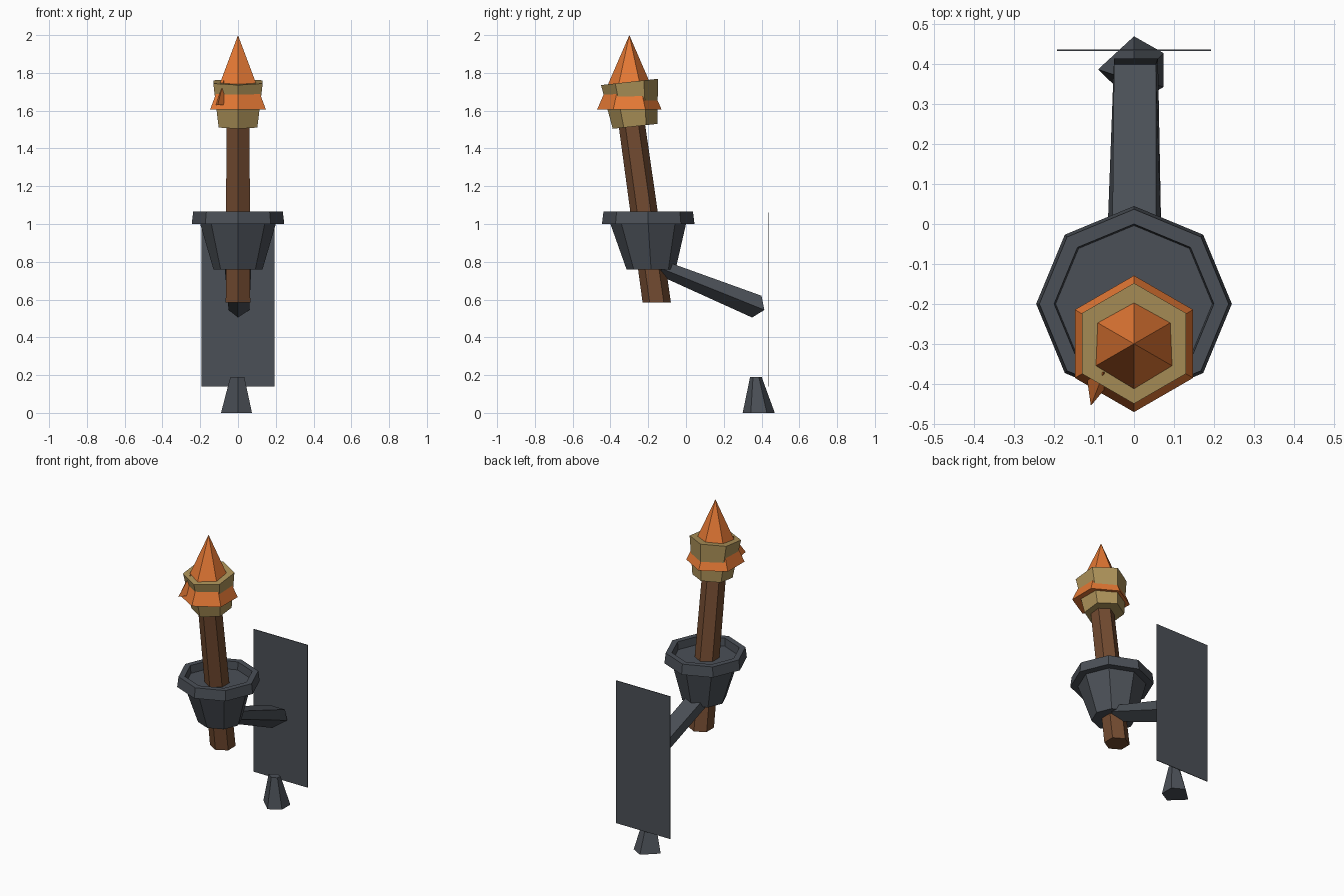
import bpy, bmesh, math
from math import sin, cos, pi

if "Cube" in bpy.data.objects:
    bpy.data.objects.remove(bpy.data.objects["Cube"])


def material(name, rgb):
    m = bpy.data.materials.new(name)
    m.diffuse_color = (*rgb, 1)
    m.use_nodes = True
    m.node_tree.nodes["Principled BSDF"].inputs["Base Color"].default_value = m.diffuse_color
    return m


IRON = material("iron", (0.07, 0.08, 0.095))
WOOD = material("wood", (0.17, 0.07, 0.03))
CLOTH = material("cloth", (0.42, 0.29, 0.10))
FIRE = material("fire", (0.78, 0.19, 0.035))


def ring(n, r, centre, start=pi / 2):
    x, y, z = centre
    return [(x + r * cos(start + 2 * pi * i / n), y + r * sin(start + 2 * pi * i / n), z) for i in range(n)]


def loft(name, rings, mat, closed=False):
    """Skin a list of rings; a one-point ring makes an apex, closed joins last to first."""
    bm = bmesh.new()
    loops = [[bm.verts.new(p) for p in r] for r in rings]
    pairs = list(zip(loops, loops[1:]))
    if closed:
        pairs.append((loops[-1], loops[0]))
    for a, b in pairs:
        n = len(a)
        for i in range(n):
            j = (i + 1) % n
            bm.faces.new((a[i], a[j], b[0]) if len(b) == 1 else (a[i], a[j], b[j], b[i]))
    if not closed:
        for end in (loops[0], loops[-1]):
            if len(end) > 2:
                bm.faces.new(end)
    bmesh.ops.recalc_face_normals(bm, faces=bm.faces)
    me = bpy.data.meshes.new(name)
    bm.to_mesh(me)
    bm.free()
    me.materials.append(mat)
    ob = bpy.data.objects.new(name, me)
    bpy.context.collection.objects.link(ob)
    return ob


# Thin wall plate
plate = [(-0.193, 0.14), (0.193, 0.14), (0.193, 1.06), (-0.193, 1.06)]
loft("wall_plate", [[(x, y, z) for x, z in plate] for y in (0.433, 0.437)], IRON)

# Small tapered foot under the plate, slightly irregular
foot = [(0, 0.47), (-0.09, 0.387), (0, 0.30), (0.074, 0.343), (0.074, 0.428)]
loft("foot", [[(x, y, 0) for x, y in foot],
              [(x * 0.45, 0.37 + (y - 0.385) * 0.36, 0.19) for x, y in foot]], IRON)

# Five-sided arm with a ridge underneath
loft("arm", [
    [(0, -0.18, 0.745), (0.07, -0.12, 0.76), (0.055, -0.10, 0.80), (-0.055, -0.10, 0.80), (-0.07, -0.12, 0.76)],
    [(0, 0.35, 0.505), (0.06, 0.415, 0.545), (0.055, 0.40, 0.62), (-0.05, 0.40, 0.62), (-0.05, 0.415, 0.545)],
], IRON)

# Cup and its rim
loft("cup", [ring(8, 0.13, (0, -0.185, 0.76)), ring(8, 0.2, (0, -0.2, 1.0)),
             ring(8, 0.2, (0, -0.2, 1.015))], IRON)
loft("cup_rim", [ring(8, r, (0, -0.2, z)) for r, z in
                 ((0.195, 1.0), (0.245, 1.0), (0.237, 1.065), (0.2, 1.065))], IRON, closed=True)

# Leaning torch handle
loft("handle", [ring(6, 0.075, (0, -0.155, 0.585)), ring(6, 0.07, (0, -0.30, 1.62))], WOOD)

# Cloth wrap, tilted with the handle
wrap_top = [(x, y, z + (y + 0.3) * 0.11) for x, y, z in ring(6, 0.151, (0, -0.299, 1.752))]
wrap_low = [(x, y, z + (y + 0.27) * 0.11) for x, y, z in ring(6, 0.118, (0, -0.27, 1.517))]
loft("wrap", [wrap_low, wrap_top], CLOTH)

# Flame and a small side flame
loft("flame", [ring(6, 0.171, (0, -0.3, 1.605)), [(0, -0.3, 2.0)]], FIRE)
loft("small_flame", [[(-0.118, -0.385, 1.63), (-0.108, -0.455, 1.63), (-0.062, -0.40, 1.63)],
                     [(-0.075, -0.37, 1.76)]], FIRE)
